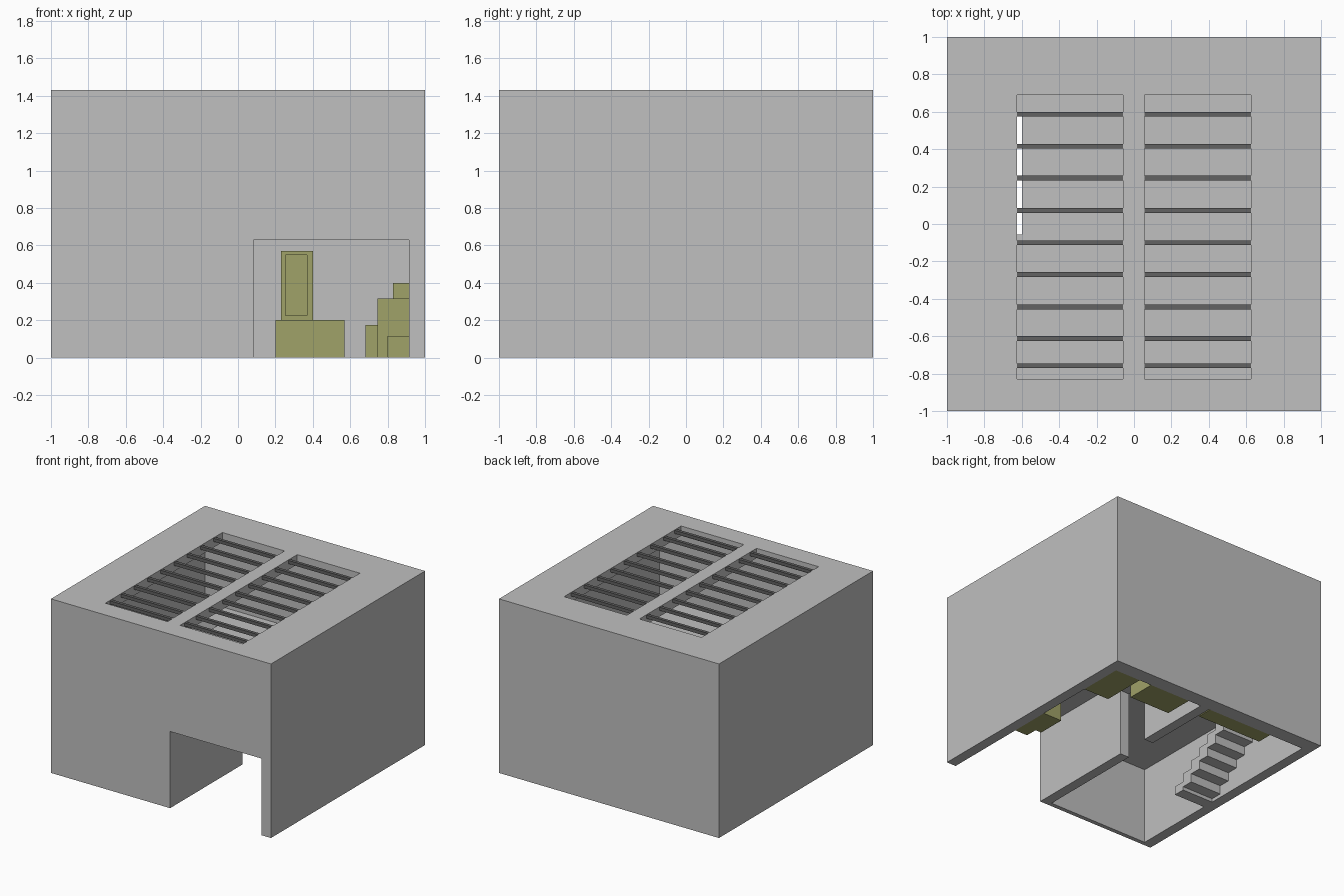
import bpy
import bmesh
from mathutils import Matrix

old = bpy.data.objects.get("Cube")
if old:
    bpy.data.objects.remove(old, do_unlink=True)


def material(name, rgb):
    m = bpy.data.materials.new(name)
    m.use_nodes = True
    m.diffuse_color = (*rgb, 1)
    bsdf = next(n for n in m.node_tree.nodes if n.type == 'BSDF_PRINCIPLED')
    bsdf.inputs["Base Color"].default_value = (*rgb, 1)
    return m


CONCRETE = material("concrete grey", (0.525, 0.525, 0.525))
DARK = material("dark grey", (0.122, 0.122, 0.122))
OLIVE = material("olive", (0.35, 0.36, 0.14))


def boxes(name, mat, *ranges):
    """One object made of boxes, each given as (x0, x1, y0, y1, z0, z1)."""
    bm = bmesh.new()
    for x0, x1, y0, y1, z0, z1 in ranges:
        place = Matrix.Translation(((x0 + x1) / 2, (y0 + y1) / 2, (z0 + z1) / 2))
        size = Matrix.Diagonal((x1 - x0, y1 - y0, z1 - z0, 1))
        bmesh.ops.create_cube(bm, size=1, matrix=place @ size)
    mesh = bpy.data.meshes.new(name)
    bm.to_mesh(mesh)
    bm.free()
    mesh.materials.append(mat)
    obj = bpy.data.objects.new(name, mesh)
    bpy.context.collection.objects.link(obj)
    return obj


def cut(obj, *ranges):
    """Subtract each box from the object, then discard the cutter."""
    for r in ranges:
        cutter = boxes("cutter", CONCRETE, r)
        cutter.hide_render = True
        mod = obj.modifiers.new("cut", 'BOOLEAN')
        mod.operation = 'DIFFERENCE'
        mod.solver = 'EXACT'
        mod.object = cutter
        bpy.context.view_layer.objects.active = obj
        bpy.ops.object.modifier_apply(modifier=mod.name)
        bpy.data.objects.remove(cutter, do_unlink=True)


WALL = 0.915             # inner face of the side walls
FRONT, BACK = -0.965, 0.88
CEILING, FLOOR = 0.63, 0.71
ROOF_UNDER, ROOF_TOP = 1.35, 1.43
SKYLIGHTS = [(-0.625, -0.06), (0.055, 0.625)]

# Building shell: two storeys, stairwell, front entrance and two skylights
shell = boxes("building_shell", CONCRETE, (-1, 1, -1, 1, 0, ROOF_TOP))
cut(shell,
    (-WALL, WALL, FRONT, BACK, -0.1, CEILING),
    (-WALL, WALL, FRONT, BACK, FLOOR, ROOF_UNDER),
    (-WALL, -0.60, -0.055, 0.59, 0.55, 0.8),
    (0.083, WALL, -1.1, -0.9, -0.1, CEILING),
    *[(x0, x1, -0.83, 0.69, 1.3, 1.5) for x0, x1 in SKYLIGHTS])

# Dividing wall on the lower floor with a doorway
divider = boxes("dividing_wall", CONCRETE, (0, 0.083, FRONT, BACK, 0, CEILING))
cut(divider, (-0.1, 0.2, -0.06, 0.22, -0.1, 0.55))

# Skylight slats, almost flush with the roof
SLAT_Y = [0.587, 0.416, 0.246, 0.072, -0.1, -0.27, -0.443, -0.613, -0.758]
for side, (x0, x1) in zip(("right", "left"), SKYLIGHTS):
    boxes(side + "_skylight_slats", DARK,
          *[(x0, x1, y - 0.013, y + 0.013, 1.4, 1.427) for y in SLAT_Y])

# Stairs up to the stairwell, stepped underneath as well
TREAD, RISE = 0.095, 0.071
boxes("stairs", CONCRETE,
      *[(-WALL, -0.63, -0.27 + i * TREAD, -0.27 + (i + 1) * TREAD,
         max(0, (i - 0.6) * RISE), (i + 1) * RISE) for i in range(9)])

# Cabinet and low box by the left wall
boxes("low_box", OLIVE, (0.80, WALL, -0.30, -0.20, 0, 0.115))
boxes("side_cabinet", OLIVE, (0.745, WALL, -0.20, 0.035, 0, 0.315))

# Bench with a backrest in the back corner
boxes("bench_seat", OLIVE, (0.683, WALL, 0.51, BACK, 0, 0.175))
boxes("bench_back", OLIVE, (0.83, WALL, 0.51, BACK, 0.175, 0.40))

# Low cabinet with an upright framed panel
boxes("low_cabinet", OLIVE, (0.20, 0.57, 0.64, BACK, 0, 0.20))
panel = boxes("upright_panel", OLIVE, (0.23, 0.40, 0.78, BACK, 0.20, 0.57))
cut(panel, (0.253, 0.37, 0.7, 0.80, 0.225, 0.55))

# Long cabinet in the stair room
boxes("long_cabinet", OLIVE, (-0.60, -0.01, 0.75, BACK, 0, 0.20))
